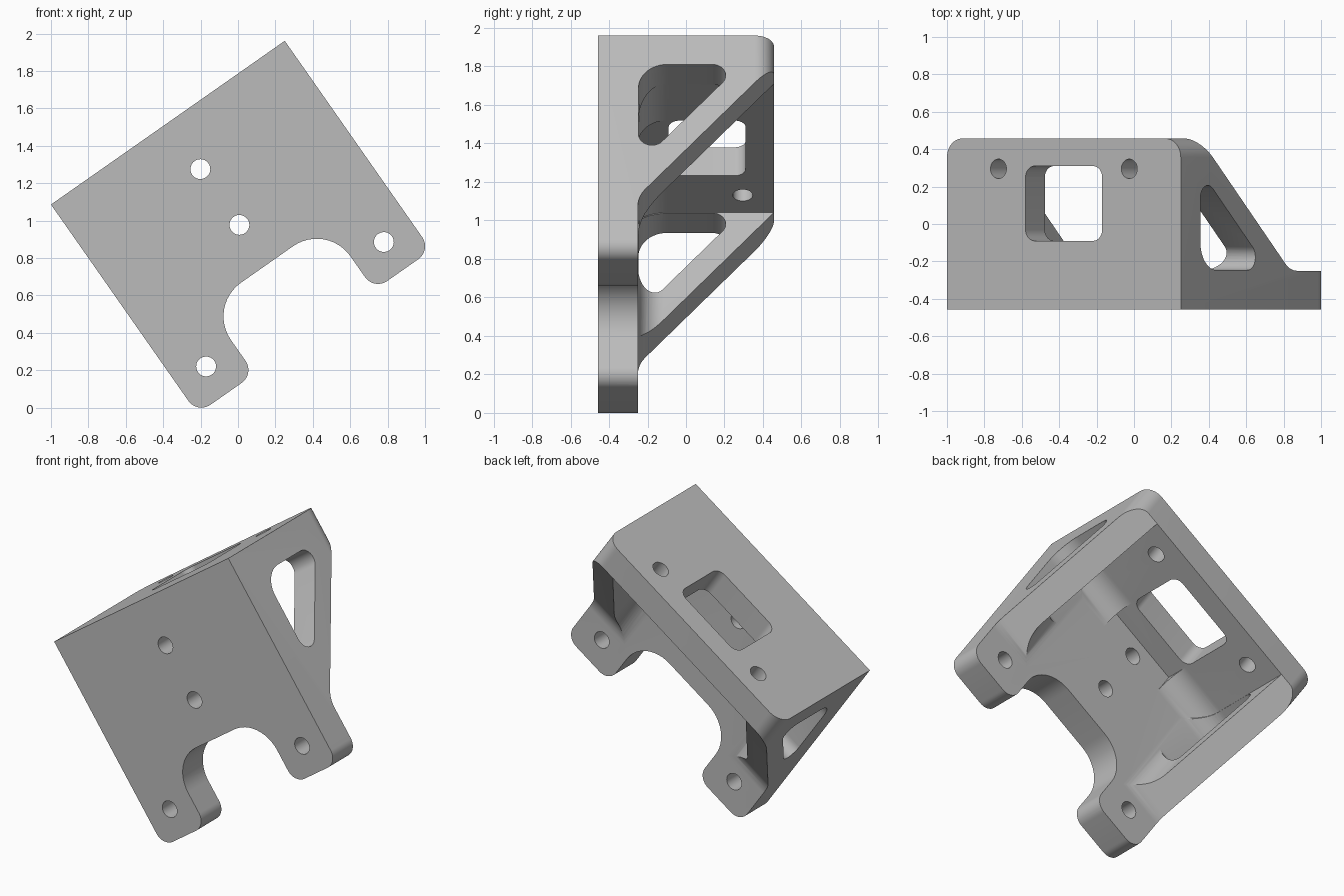
import bpy, bmesh, math
from mathutils import Vector

if "Cube" in bpy.data.objects:
    bpy.data.objects.remove(bpy.data.objects["Cube"])

# Local frame: u along the top edge, w down the plate, y is depth
ANG = math.radians(35)
U = Vector((math.cos(ANG), 0, math.sin(ANG)))
D = Vector((math.sin(ANG), 0, -math.cos(ANG)))
W, L = 1.526, 1.366          # width and length of the plate
F, B, P = -0.457, 0.457, -0.25   # front, back, inner face of plate
T = 0.18                     # flange and side wall thickness


def rounded(pts, seg=12):
    """Polygon from (a, b, radius) corners, with filleted corners."""
    out = []
    n = len(pts)
    for i, (a, b, r) in enumerate(pts):
        p = Vector((a, b))
        if r == 0:
            out.append(p)
            continue
        d1 = (Vector(pts[i - 1][:2]) - p).normalized()
        d2 = (Vector(pts[(i + 1) % n][:2]) - p).normalized()
        half = d1.angle(d2) / 2
        c = p + (d1 + d2).normalized() * (r / math.sin(half))
        t = r / math.tan(half)
        s, e = p + d1 * t - c, p + d2 * t - c
        total = s.angle(e)
        for k in range(seg + 1):
            f = k / seg
            out.append(c + (s * math.sin((1 - f) * total) + e * math.sin(f * total)) / math.sin(total))
    return out


def prism(name, pts, axis, lo, hi):
    """Extrude a profile along u (y,w points), w (u,y points) or y (u,w points)."""
    def place(a, b, h):
        u, w, y = {'u': (h, b, a), 'w': (a, h, b), 'y': (a, b, h)}[axis]
        return U * u + D * w + Vector((0, y, 0))
    bm = bmesh.new()
    low = [bm.verts.new(place(p[0], p[1], lo)) for p in pts]
    top = [bm.verts.new(place(p[0], p[1], hi)) for p in pts]
    bm.faces.new(low)
    bm.faces.new(top)
    n = len(pts)
    for i in range(n):
        j = (i + 1) % n
        bm.faces.new((low[i], low[j], top[j], top[i]))
    bmesh.ops.recalc_face_normals(bm, faces=bm.faces)
    me = bpy.data.meshes.new(name)
    bm.to_mesh(me)
    bm.free()
    ob = bpy.data.objects.new(name, me)
    bpy.context.collection.objects.link(ob)
    return ob


def combine(target, tool, op='DIFFERENCE'):
    m = target.modifiers.new(op, 'BOOLEAN')
    m.object, m.operation, m.solver = tool, op, 'EXACT'
    bpy.context.view_layer.objects.active = target
    bpy.ops.object.modifier_apply(modifier=m.name)
    bpy.data.objects.remove(tool)


def circle(a, b, r, n=40):
    return [(a + r * math.cos(2 * math.pi * k / n), b + r * math.sin(2 * math.pi * k / n)) for k in range(n)]


# Side profile: plate, flange and diagonal brace
bracket = prism("bracket", rounded([(F, 0, 0), (B, 0, 0), (B, T, 0), (P, 1.02, 0.17),
                                    (P, L + 0.1, 0), (F, L + 0.1, 0)]), 'u', -0.1, W + 0.1)

# Front outline with two rounded lugs and the notch between them
g, r, n = 0.373, 0.085, 0.22
combine(bracket, prism("outline", rounded([
    (0, -0.1, 0), (W, -0.1, 0), (W, L, r), (W - g, L, r), (W - g, 0.925, n),
    (g, 0.925, n), (g, L, r), (0, L, r)]), 'y', -1, 1), 'INTERSECT')

# Rounded rear corners
combine(bracket, prism("corner_shape", rounded([
    (0, -1, 0), (W, -1, 0), (W, B, 0.1), (0, B, 0.1)]), 'w', -0.5, 3), 'INTERSECT')

# Inner cavity, leaving fillets along the walls and beside the window
cavity = prism("cavity", rounded([(T, P, 0.13), (W - T, P, 0.13), (W - T, 1, 0), (T, 1, 0)]), 'w', T, 3)
R = 0.15
wedge = [(P - 0.1, T - 0.1), (P + R, T - 0.1)]
wedge += [(P + R - R * math.sin(k * math.pi / 24), T + R - R * math.cos(k * math.pi / 24)) for k in range(13)]
wedge += [(P - 0.1, T + R)]
for lo, hi in ((0, 0.513), (W - 0.513, W)):
    combine(cavity, prism("fillet", wedge, 'u', lo, hi))
combine(bracket, cavity)

# Triangular openings through both side walls
e = 0.003
combine(bracket, prism("side_opening", rounded([
    (P + e, T + e, R), (0.287, T + e, 0.07), (P + e, 0.817, 0.07)]), 'u', -0.2, W + 0.2))

# Window in the flange
combine(bracket, prism("window", rounded([
    (0.513, -0.09, 0.06), (W - 0.513, -0.09, 0.06), (W - 0.513, 0.31, 0.06), (0.513, 0.31, 0.06)]),
    'w', -0.2, T + 0.1))

# Screw holes in the flange and the plate
for u in (0.336, W - 0.336):
    combine(bracket, prism("flange_hole", circle(u, 0.295, 0.052), 'w', -0.2, T + 0.1))
for u, w in ((W / 2, 0.303), (W / 2, 0.667), (0.183, 1.185), (W - 0.183, 1.185)):
    combine(bracket, prism("plate_hole", circle(u, w, 0.053), 'y', -0.7, -0.15))

# Centre on x and stand on the ground
xs = [v.co.x for v in bracket.data.vertices]
zs = [v.co.z for v in bracket.data.vertices]
for v in bracket.data.vertices:
    v.co.x -= (min(xs) + max(xs)) / 2
    v.co.z -= min(zs)

mat = bpy.data.materials.new("plain grey")
mat.diffuse_color = (0.5, 0.5, 0.5, 1)
mat.use_nodes = True
mat.node_tree.nodes["Principled BSDF"].inputs["Base Color"].default_value = mat.diffuse_color
bracket.data.materials.clear()
bracket.data.materials.append(mat)
for f in bracket.data.polygons:
    f.material_index = 0
bpy.ops.object.select_all(action='DESELECT')
bracket.select_set(True)
bpy.context.view_layer.objects.active = bracket
bpy.ops.object.shade_smooth_by_angle(angle=math.radians(25))
